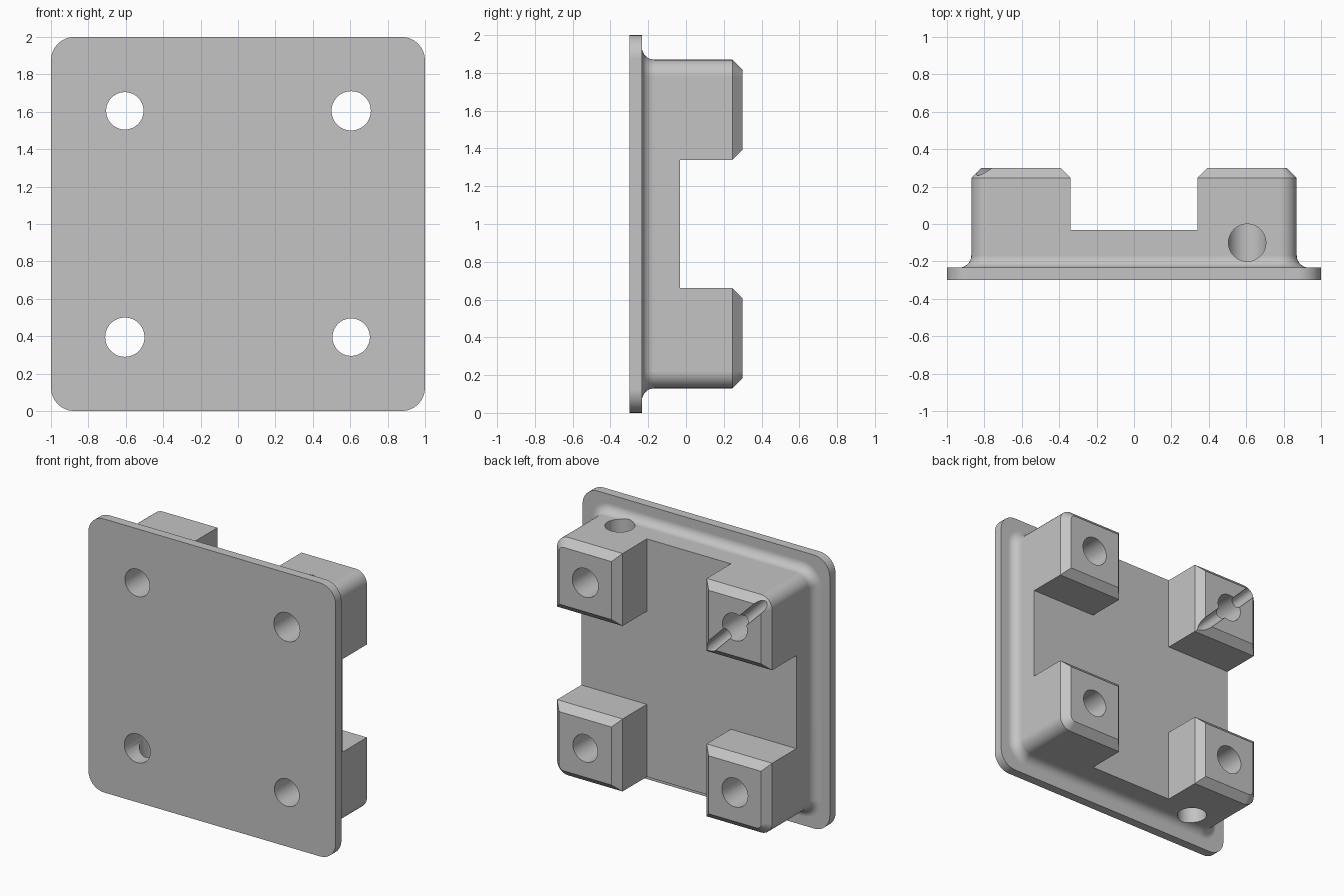
import bpy, bmesh
from math import pi, sin, cos

cube = bpy.data.objects.get("Cube")
if cube:
    bpy.data.objects.remove(cube, do_unlink=True)

grey = bpy.data.materials.new("plain grey")
grey.use_nodes = True
colour = (0.55, 0.55, 0.55, 1)
grey.diffuse_color = colour
grey.node_tree.nodes["Principled BSDF"].inputs["Base Color"].default_value = colour

MID = 1.0        # height of the centre
POST = 0.605     # hole offset from the centre
STEPS = 8        # segments per rounded corner


def loft(name, loops):
    """Skin a stack of equal-length point loops and cap both ends."""
    bm = bmesh.new()
    rings = [[bm.verts.new(p) for p in loop] for loop in loops]
    n = len(rings[0])
    for a, b in zip(rings, rings[1:]):
        for i in range(n):
            j = (i + 1) % n
            bm.faces.new((a[i], a[j], b[j], b[i]))
    bm.faces.new(rings[0])
    bm.faces.new(rings[-1])
    bmesh.ops.recalc_face_normals(bm, faces=bm.faces)
    mesh = bpy.data.meshes.new(name)
    bm.to_mesh(mesh)
    bm.free()
    obj = bpy.data.objects.new(name, mesh)
    bpy.context.collection.objects.link(obj)
    mesh.materials.append(grey)
    return obj


def rounded_square(half, radius, y):
    pts = []
    for k, (sx, sz) in enumerate(((1, 1), (-1, 1), (-1, -1), (1, -1))):
        for i in range(STEPS + 1):
            a = (k + i / STEPS) * pi / 2
            pts.append((sx * (half - radius) + radius * cos(a), y,
                        MID + sz * (half - radius) + radius * sin(a)))
    return pts


def cut(target, cutter):
    """Subtract the cutter for good and delete it."""
    cutter.hide_render = True
    mod = target.modifiers.new("cut", 'BOOLEAN')
    mod.operation = 'DIFFERENCE'
    mod.solver = 'EXACT'
    mod.object = cutter
    bpy.ops.object.select_all(action='DESELECT')
    bpy.context.view_layer.objects.active = target
    target.select_set(True)
    bpy.ops.object.modifier_apply(modifier=mod.name)
    bpy.data.objects.remove(cutter, do_unlink=True)


def rod(radius, length, location, rotation=(0, 0, 0)):
    bpy.ops.mesh.primitive_cylinder_add(vertices=48, radius=radius, depth=length,
                                        location=location, rotation=rotation)
    obj = bpy.context.object
    obj.data.materials.append(grey)
    return obj


# Flange, base fillet and chamfered block in one skin
HALF, CORNER, FILLET, CHAMFER = 0.87, 0.09, 0.065, 0.053
FLANGE_TOP, TIP = -0.233, 0.3
loops = [rounded_square(1, 0.125, -TIP), rounded_square(1, 0.125, FLANGE_TOP)]
for i in range(STEPS + 1):
    a = i / STEPS * pi / 2
    grow = FILLET * (1 - sin(a))
    loops.append(rounded_square(HALF + grow, CORNER + grow,
                                FLANGE_TOP + FILLET * (1 - cos(a))))
loops.append(rounded_square(HALF, CORNER, TIP - CHAMFER))
loops.append(rounded_square(HALF - CHAMFER, CORNER - CHAMFER, TIP))
body = loft("mounting_plate_with_posts", loops)

# Crossed channels with flared mouths leave four chamfered posts
w, floor = 0.34, -0.033
side = [(w, floor), (w, TIP - CHAMFER), (w + 2 * CHAMFER, TIP + CHAMFER)]
profile = side + [(-u, y) for u, y in reversed(side)]
cut(body, loft("channel_across", [[(x, y, MID + u) for u, y in profile] for x in (-2, 2)]))
cut(body, loft("channel_upright", [[(u, y, MID + z) for u, y in profile] for z in (-2, 2)]))

# Through holes, slightly wider where a side hole joins
for sx in (-1, 1):
    for sz in (-1, 1):
        radius = 0.105 if sx == sz else 0.1
        cut(body, rod(radius, 1, (sx * POST, 0, MID + sz * POST), (pi / 2, 0, 0)))

# Side holes from the top and the bottom edge
for s in (-1, 1):
    cut(body, rod(0.1, 0.38, (s * POST, -0.1, MID + s * (POST + 0.19))))

# Diagonal groove across one post tip
cut(body, rod(0.04, 0.9, (-POST, TIP, MID + POST), (0, -pi / 4, 0)))

# Smooth curves, crisp edges
bpy.ops.object.select_all(action='DESELECT')
body.select_set(True)
bpy.context.view_layer.objects.active = body
bpy.ops.object.shade_smooth_by_angle(angle=pi / 6)
weighted = body.modifiers.new("even shading", 'WEIGHTED_NORMAL')
weighted.keep_sharp = True
